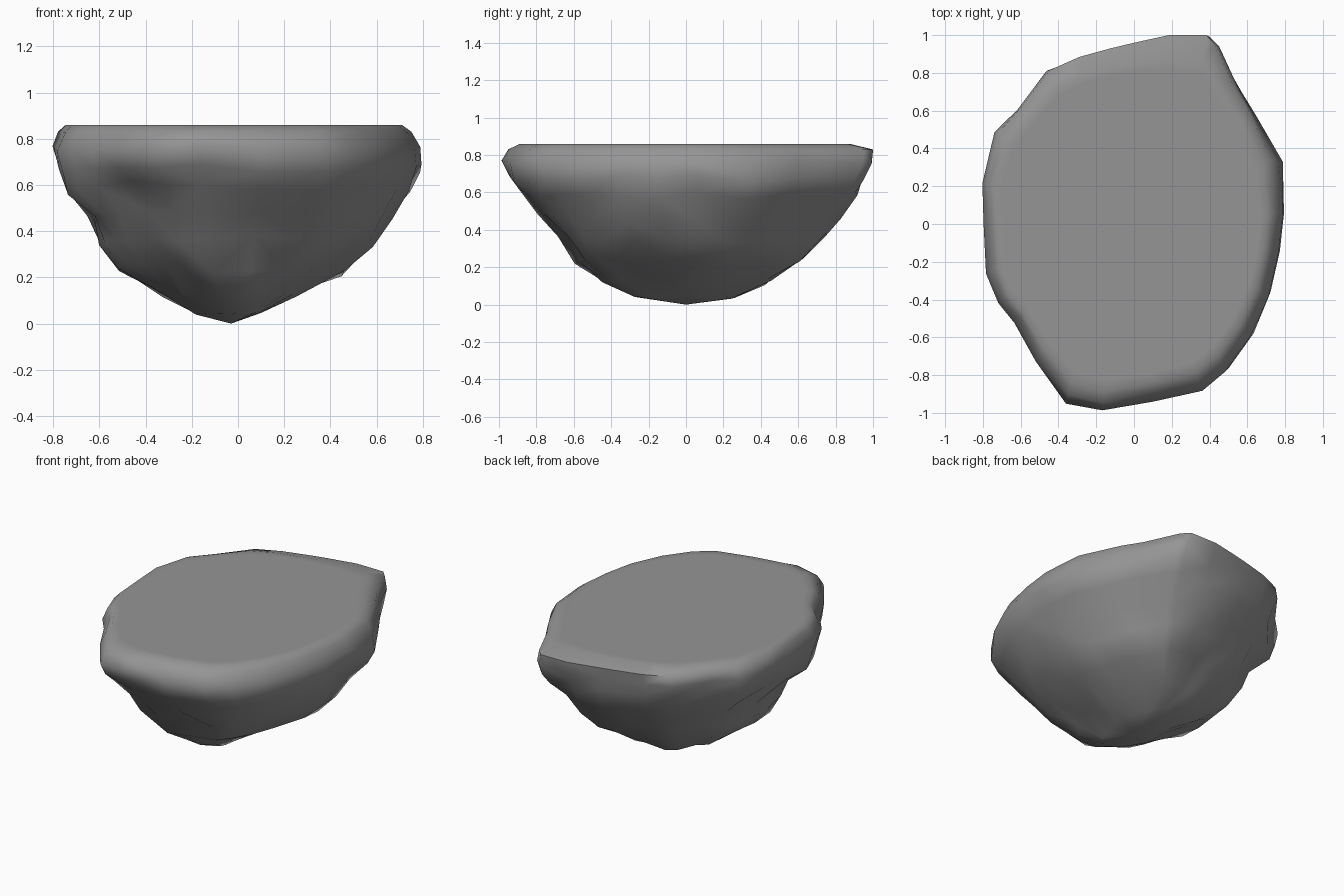
import bpy, bmesh, math
from mathutils import Vector, noise

if "Cube" in bpy.data.objects:
    bpy.data.objects.remove(bpy.data.objects["Cube"], do_unlink=True)

stone = bpy.data.materials.new("grey stone")
stone.use_nodes = True
colour = (0.30, 0.30, 0.30, 1)
stone.diffuse_color = colour
stone.node_tree.nodes["Principled BSDF"].inputs["Base Color"].default_value = colour

# widest outline of the boulder, counter-clockwise
OUTLINE = [(.41, 1), (.2, 1), (0, .96), (-.13, .93), (-.3, .885), (-.46, .815),
           (-.62, .62), (-.74, .49), (-.81, .22), (-.79, 0), (-.775, -.26), (-.72, -.42),
           (-.63, -.52), (-.52, -.73), (-.36, -.95), (-.17, -1), (.1, -.94),
           (.37, -.88), (.5, -.78), (.63, -.6), (.73, -.38), (.78, -.15),
           (.805, .06), (.78, .34), (.65, .6), (.57, .72), (.46, .95)]

# height, reach towards -x, +x, -y, +y, then roundness
RINGS = [(.86, .71, .67, .83, .83, .3), (.86, .75, .71, .89, .88, .2),
         (.83, .78, .75, .95, 1, 0), (.76, .81, .785, 1, .99, 0),
         (.67, .79, .805, .96, .96, .1), (.58, .76, .76, .88, .92, .2),
         (.46, .65, .665, .8, .82, .3), (.35, .61, .575, .71, .75, .4),
         (.24, .53, .46, .6, .64, .5), (.13, .36, .24, .45, .46, .6),
         (.04, .19, .1, .28, .27, .6)]

# hollows chipped from the side: centre, radius, depth
HOLLOWS = [((-.36, -.5, .26), .2, .06), ((.02, -.7, .33), .18, .04),
           ((-.5, -.62, .5), .18, .04), ((-.15, .62, .3), .2, .04),
           ((.45, .55, .38), .2, .03)]


def ring_point(x, y, ring):
    z, left, right, front, back, roundness = ring
    # ease the outline towards an oval
    ease = 1 + roundness * (1 / math.hypot(x / .805, y) - 1)
    x, y = x * ease, y * ease
    return Vector((x * (right / .805 if x > 0 else left / .81),
                   y * (back if y > 0 else front), z))


def weather(p):
    # chip hollows, then add lumps and uneven ledges below the rim
    inward = Vector((-p.x, -p.y, .3)).normalized()
    for centre, radius, depth in HOLLOWS:
        d = (p - Vector(centre)).length / radius
        if d < 1:
            p = p + inward * depth * (1 - d * d)
    fade = min(1, max(0, (.84 - p.z) / .2), p.z / .1)
    lump = .03 * noise.noise(p * 4.5) + .02 * noise.noise(p * 9)
    lift = .05 * noise.noise(p * 3 + Vector((5, 2, 7)))
    return p + fade * (inward * lump + Vector((0, 0, lift)))


# boulder skin lofted through the rings
bm = bmesh.new()
loops = [[bm.verts.new(weather(ring_point(x, y, r))) for x, y in OUTLINE] for r in RINGS]
n = len(OUTLINE)
for upper, lower in zip(loops, loops[1:]):
    for i in range(n):
        j = (i + 1) % n
        a, b, c, d = upper[i], lower[i], lower[j], upper[j]
        # split each quad along the shorter diagonal for facets
        if (a.co - c.co).length < (b.co - d.co).length:
            bm.faces.new((a, b, c))
            bm.faces.new((a, c, d))
        else:
            bm.faces.new((a, b, d))
            bm.faces.new((b, c, d))
bm.faces.new(loops[0])
tip = bm.verts.new((-.03, 0, 0))
for i in range(n):
    bm.faces.new((loops[-1][i], tip, loops[-1][(i + 1) % n]))
bmesh.ops.recalc_face_normals(bm, faces=bm.faces[:])

mesh = bpy.data.meshes.new("boulder")
bm.to_mesh(mesh)
bm.free()
mesh.materials.append(stone)
boulder = bpy.data.objects.new("boulder", mesh)
bpy.context.collection.objects.link(boulder)
bpy.context.view_layer.objects.active = boulder
boulder.select_set(True)
bpy.ops.object.shade_smooth_by_angle(angle=math.radians(65))
